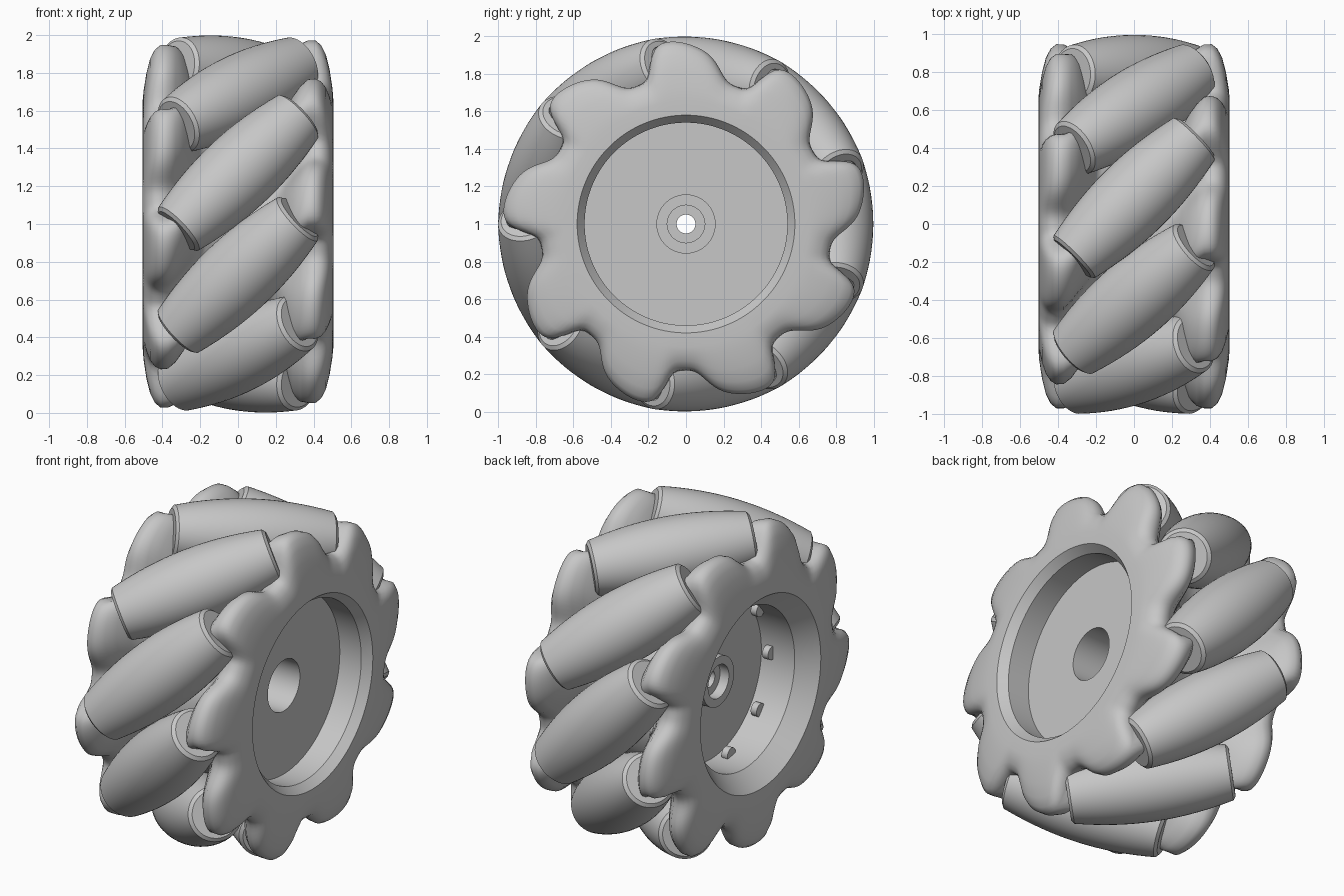
import bpy, bmesh, math
from mathutils import Matrix, Vector

COUNT = 9            # rollers around the wheel
AXIS_R = 0.79        # distance from wheel axis to roller axis
SEGS = 270
CENTRE = Vector((0, 0, 1))

cube = bpy.data.objects.get("Cube")
if cube:
    bpy.data.objects.remove(cube, do_unlink=True)

grey = bpy.data.materials.new("plain grey")
grey.use_nodes = True
grey.diffuse_color = (0.57, 0.57, 0.57, 1)
grey.node_tree.nodes["Principled BSDF"].inputs["Base Color"].default_value = grey.diffuse_color


def make_object(name, bm):
    bmesh.ops.recalc_face_normals(bm, faces=bm.faces)
    for f in bm.faces:
        f.smooth = True
    mesh = bpy.data.meshes.new(name)
    bm.to_mesh(mesh)
    bm.free()
    mesh.materials.append(grey)
    obj = bpy.data.objects.new(name, mesh)
    bpy.context.collection.objects.link(obj)
    return obj


def bridge(bm, a, b):
    n = len(a)
    for i in range(n):
        bm.faces.new((a[i], a[(i + 1) % n], b[(i + 1) % n], b[i]))


def sharpen(bm, ring):
    for i, v in enumerate(ring):
        e = bm.edges.get((v, ring[(i + 1) % len(ring)]))
        if e:
            e.smooth = False


# Wheel body: lobed side plates, drum, dished recesses and bore in one loft
def lobe(angle, x):
    """Skewed wave whose crests follow the roller axes, then run straight out."""
    side = 1 if x > 0 else -1
    a = COUNT * (angle * side + math.atan(min(abs(x), 0.365) / AXIS_R))
    w = math.cos(a + 0.55 - 0.55 * math.cos(a))
    return (0.5 + 0.5 * math.tanh(1.2 * w) / math.tanh(1.2)) ** 1.25


# x, valley radius, crest radius
plate = [(0.505, 0.655, 0.655), (0.5, 0.69, 0.72), (0.485, 0.73, 0.82),
         (0.465, 0.76, 0.9), (0.44, 0.775, 0.95), (0.41, 0.78, 0.975),
         (0.37, 0.765, 0.975), (0.33, 0.735, 0.96), (0.29, 0.69, 0.92),
         (0.25, 0.64, 0.85), (0.21, 0.61, 0.72), (0.17, 0.6, 0.6)]
outside = plate + [(-x, lo, hi) for x, lo, hi in reversed(plate)]

# x, radius, from the inner dish through the bore to the outer dish
hub = [(-0.505, 0.58), (-0.395, 0.485), (-0.17, 0.485), (-0.17, 0.15), (-0.22, 0.15),
       (-0.22, 0.1), (-0.16, 0.1), (-0.16, 0.05), (-0.05, 0.05), (-0.05, 0.1),
       (0, 0.1), (0, 0.155), (0.31, 0.155), (0.31, 0.54), (0.455, 0.54),
       (0.505, 0.58)]

bm = bmesh.new()
rings = []
for x, lo, hi in outside + [(x, r, r) for x, r in hub]:
    ring = []
    for i in range(SEGS):
        t = 2 * math.pi * i / SEGS
        r = lo + (hi - lo) * lobe(t, x)
        ring.append(bm.verts.new((x, r * math.cos(t), r * math.sin(t))))
    rings.append(ring)
for k, ring in enumerate(rings):
    bridge(bm, ring, rings[(k + 1) % len(rings)])
for ring in rings[len(outside):]:
    sharpen(bm, ring)
make_object("wheel_body", bm).location = CENTRE


# Barrel rollers, shaped so that together they fill a round tread
def roller_radius(t):
    return 0.998 - math.sqrt(AXIS_R ** 2 + 0.43 * t * t)


def make_roller(name):
    half, steps, sides = 0.445, 16, 48
    ts = [-half + 2 * half * i / steps for i in range(steps + 1)]
    end = roller_radius(half) - 0.02
    pts = [(-half - 0.015, end)] + [(t, roller_radius(t)) for t in ts] + [(half + 0.015, end)]
    bm = bmesh.new()
    rings = []
    for t, r in pts:
        rings.append([bm.verts.new((r * math.cos(a), r * math.sin(a), t))
                      for a in (2 * math.pi * i / sides for i in range(sides))])
    for a, b in zip(rings, rings[1:]):
        bridge(bm, a, b)
    for ring in (rings[0], rings[-1]):
        bm.faces.new(ring)
    for ring in (rings[0], rings[1], rings[-2], rings[-1]):
        sharpen(bm, ring)
    return make_object(name, bm)


# Pin ends standing on the wall of the deep dish
def make_pin(name):
    bm = bmesh.new()
    bmesh.ops.create_cone(bm, cap_ends=True, segments=20, radius1=0.04,
                          radius2=0.04, depth=0.04)
    for e in bm.edges:
        e.smooth = e.calc_face_angle(0) < 0.6
    return make_object(name, bm)


def radial(angle):
    return Vector((0, math.cos(angle), math.sin(angle)))


for k in range(COUNT):
    c = 2 * math.pi * k / COUNT
    tangent = radial(c + math.pi / 2)
    axis = (Vector((1, 0, 0)) - tangent).normalized()
    roller = make_roller(f"roller_{k + 1}")
    turn = axis.to_track_quat('Z', 'Y').to_matrix().to_4x4()
    roller.matrix_world = Matrix.Translation(CENTRE + radial(c) * AXIS_R) @ turn

    pin = make_pin(f"pin_end_{k + 1}")
    spot = CENTRE + radial(c + math.pi / COUNT) * 0.475 + Vector((-0.23, 0, 0))
    pin.matrix_world = Matrix.Translation(spot) @ Matrix.Rotation(math.pi / 2, 4, 'Y')
